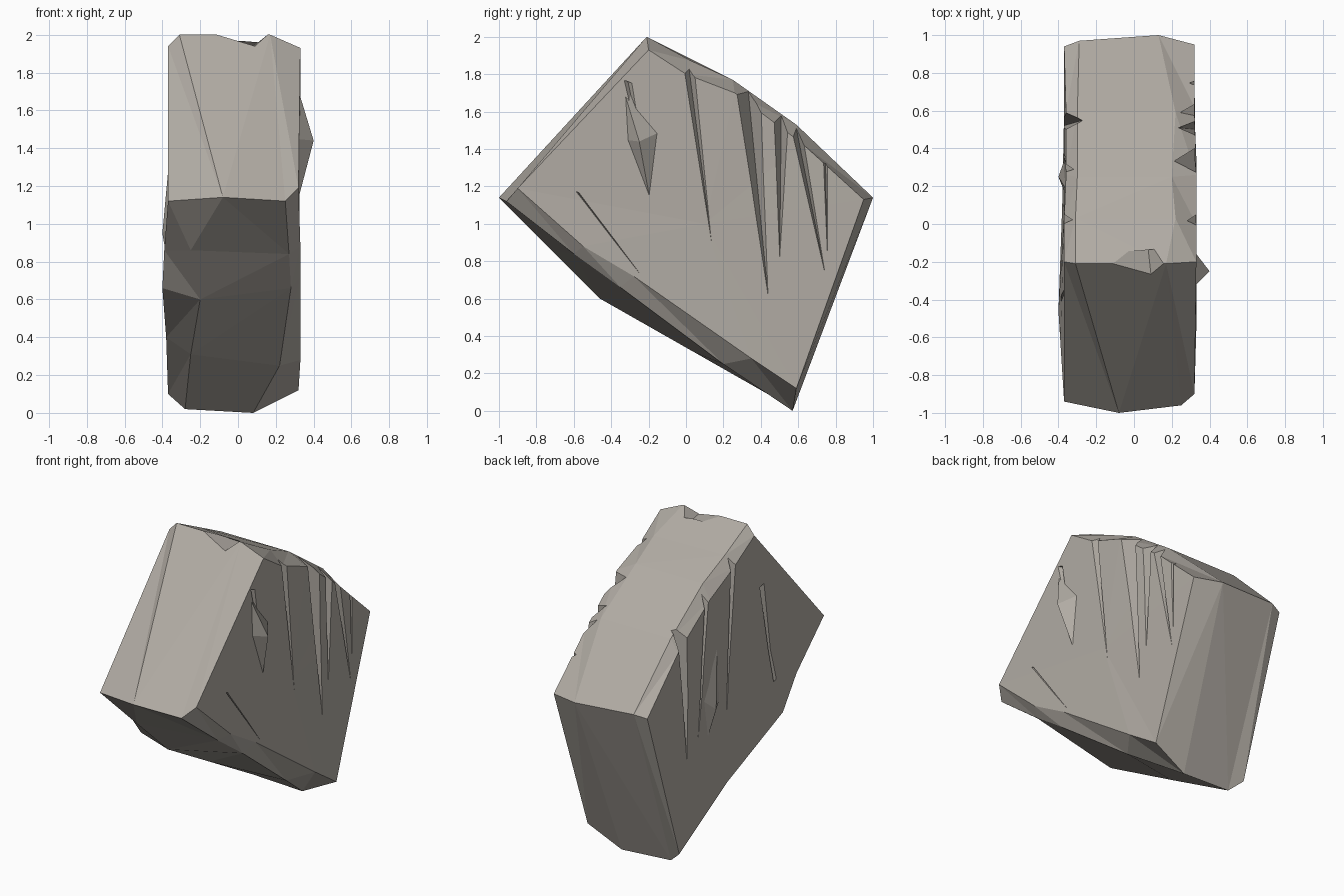
import bpy, bmesh
from mathutils import Vector

if "Cube" in bpy.data.objects:
    bpy.data.objects.remove(bpy.data.objects["Cube"])

stone = bpy.data.materials.new("warm grey stone")
stone.diffuse_color = (0.44, 0.41, 0.37, 1)
stone.use_nodes = True
stone.node_tree.nodes["Principled BSDF"].inputs["Base Color"].default_value = stone.diffuse_color


def make_object(name, bm):
    bmesh.ops.recalc_face_normals(bm, faces=bm.faces)
    mesh = bpy.data.meshes.new(name)
    bm.to_mesh(mesh)
    bm.free()
    mesh.materials.append(stone)
    obj = bpy.data.objects.new(name, mesh)
    bpy.context.collection.objects.link(obj)
    return obj


def hull(name, points):
    bm = bmesh.new()
    for p in points:
        bm.verts.new(p)
    bmesh.ops.convex_hull(bm, input=bm.verts)
    return make_object(name, bm)


# Slab: each station crosses the rim from left face to right face
stations = [
    [(-.37, -.20, 1.94), (-.31, -.21, 2.00), (.17, -.21, 2.00), (.33, -.20, 1.93)],
    [(-.37, .02, 1.81), (-.31, .03, 1.88), (.22, .03, 1.87), (.33, 0, 1.80)],
    [(-.36, .26, 1.68), (-.30, .25, 1.77), (.20, .25, 1.77), (.33, .26, 1.70)],
    [(-.36, .60, 1.45), (-.30, .59, 1.53), (.22, .59, 1.53), (.32, .62, 1.43)],
    [(-.37, .94, 1.14), (-.29, .97, 1.16), (.13, 1.0, 1.14), (.32, .95, 1.13)],
    [(-.37, .60, .10), (-.28, .56, .02), (.08, .57, 0), (.32, .59, .12)],
    [(-.38, .10, .40), (-.25, .05, .31), (.22, .20, .25), (.33, .35, .28)],
    [(-.40, -.46, .66), (-.20, -.46, .60), (.28, -.35, .66), (.33, -.28, .72)],
    [(-.39, -.62, .86), (-.25, -.72, .86), (.27, -.60, .84), (.33, -.55, .88)],
    [(-.37, -.94, 1.12), (-.08, -1.0, 1.14), (.25, -.96, 1.12), (.32, -.90, 1.19)],
]
bm = bmesh.new()
rings = [[bm.verts.new(p) for p in s] for s in stations]
for i, a in enumerate(rings):
    b = rings[(i + 1) % len(rings)]
    for k in range(3):
        bm.faces.new((a[k], a[k + 1], b[k + 1], b[k]))
# Side faces fan out from a point inside each face
for k, centre in ((0, (-.37, .05, 1.1)), (3, (.325, .1, 1.0))):
    hub = bm.verts.new(centre)
    for i, a in enumerate(rings):
        bm.faces.new((hub, a[k], rings[(i + 1) % len(rings)][k]))
bmesh.ops.triangulate(bm, faces=bm.faces)
rock = make_object("rock_slab", bm)

helpers = []


def boolean(obj, operation):
    mod = rock.modifiers.new(obj.name, 'BOOLEAN')
    mod.operation, mod.solver, mod.object = operation, 'EXACT', obj
    obj.hide_render = True
    helpers.append(obj)


def groove(side, y1, z1, y2, z2, yt, zt, depth):
    """Tapering V cut, wide at the first two points, closing at the tip."""
    face = .33 if side > 0 else .365
    pts = [(face + .1, y1, z1), (face + .1, y2, z2),
           (face - depth, (y1 + y2) / 2, (z1 + z2) / 2), (face + .004, yt, zt)]
    boolean(hull("groove_cutter", [(side * x, y, z) for x, y, z in pts]), 'DIFFERENCE')


# Worn grooves in both faces
for g in [
    (1, -.42, 1.80, -.20, 1.72, -.16, 1.02, .025),
    (1, -.08, 1.92, .10, 1.84, .16, .72, .05),
    (1, .20, 1.82, .46, 1.66, .45, .50, .12),
    (1, .42, 1.66, .60, 1.60, .50, .72, .10),
    (1, .50, 1.62, .66, 1.50, .77, .60, .09),
    (1, .69, 1.42, .80, 1.34, .76, .62, .04),
    (1, -.66, 1.20, -.50, 1.14, -.16, .62, .02),
    (-1, .44, 1.70, .66, 1.56, .52, .70, .10),
    (-1, .20, 1.84, .36, 1.74, .40, .80, .05),
    (-1, -.06, 1.92, .10, 1.86, .10, .85, .04),
    (-1, -.36, 1.60, -.20, 1.55, -.42, .75, .03),
]:
    groove(*g)

# Chip in the top edge
boolean(hull("top_chip_cutter", [(-.17, -.22, 2.02), (.18, -.22, 2.02),
                                 (.09, -.27, 1.94), (.07, -.09, 1.93)]), 'DIFFERENCE')
# Raised ridges between grooves
boolean(hull("right_ridge", [(.30, -.35, 1.77), (.40, -.25, 1.44), (.30, -.18, 1.06),
                             (.30, -.12, 1.50), (.30, -.33, 1.45)]), 'UNION')
boolean(hull("left_ridge", [(-.34, .15, 1.60), (-.40, .25, .95), (-.34, .34, .60),
                            (-.34, .42, 1.1), (-.34, .10, 1.0)]), 'UNION')

# Bake the cuts and remove the helpers
bpy.context.view_layer.update()
deps = bpy.context.evaluated_depsgraph_get()
final = bpy.data.meshes.new_from_object(rock.evaluated_get(deps))
rock.modifiers.clear()
rock.data = final
for h in helpers:
    bpy.data.objects.remove(h)
final.materials.clear()
final.materials.append(stone)
for p in final.polygons:
    p.material_index = 0
    p.use_smooth = False
